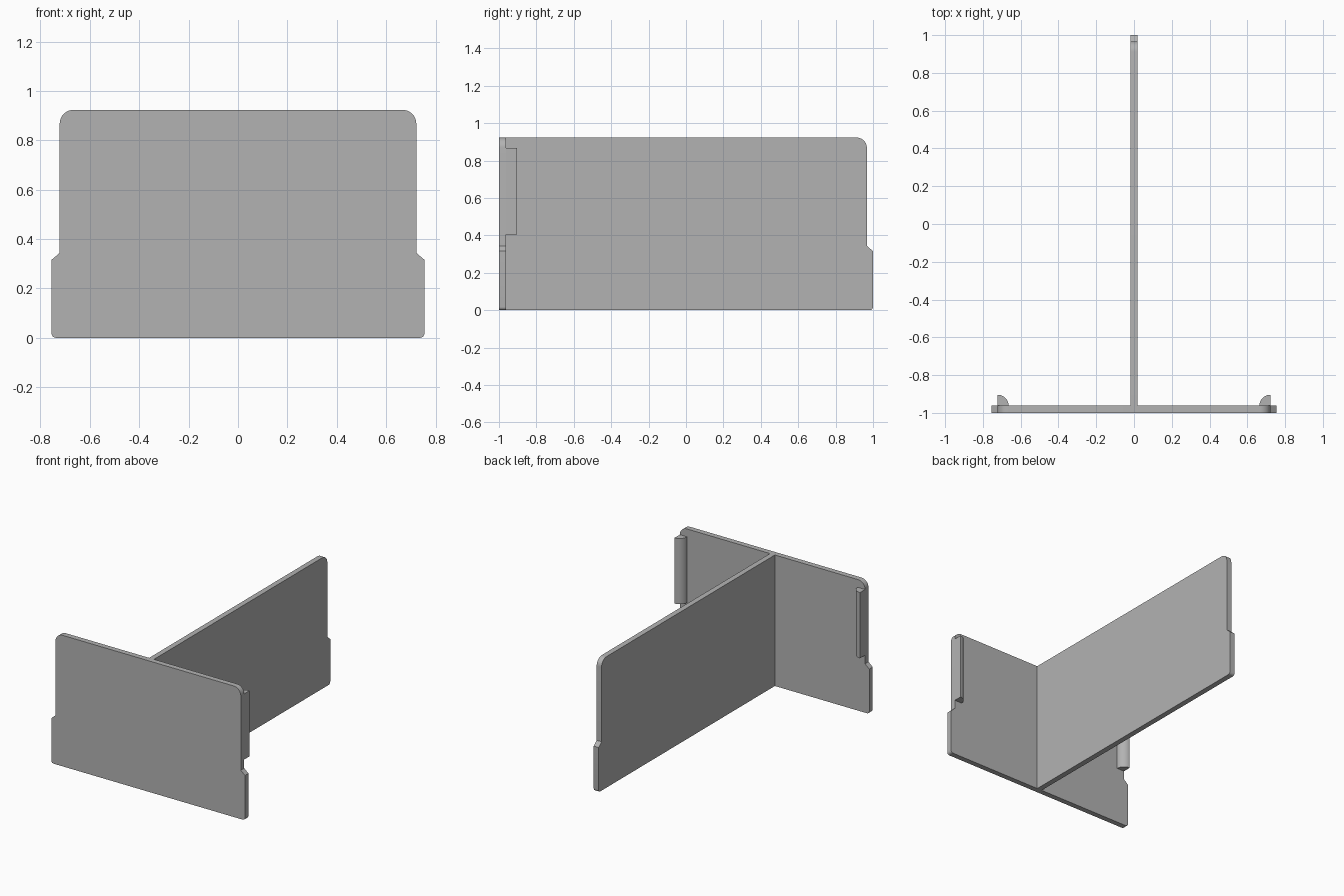
import bpy, bmesh, math
from mathutils import Vector

default = bpy.data.objects.get("Cube")
if default:
    bpy.data.objects.remove(default, do_unlink=True)

grey = bpy.data.materials.new("plain grey")
grey.use_nodes = True
colour = (0.45, 0.45, 0.45, 1)
grey.diffuse_color = colour
grey.node_tree.nodes["Principled BSDF"].inputs["Base Color"].default_value = colour

HEIGHT = 0.923
THICK = 0.038
FRONT = -1.0
BACK = FRONT + THICK


def arc(cu, cv, radius, start, end, steps=10):
    """Points on a circular arc, angles in degrees."""
    angles = [math.radians(start + (end - start) * i / steps) for i in range(steps + 1)]
    return [(cu + radius * math.cos(a), cv + radius * math.sin(a)) for a in angles]


def stepped_edge(reach):
    """Outline of a panel's free end, from bottom to top: rounded foot, step, round top."""
    foot, inset, top = 0.018, 0.033, 0.055
    return (arc(reach - foot, foot, foot, -90, 0, 5)
            + [(reach, 0.316), (reach - inset, 0.344)]
            + arc(reach - inset - top, HEIGHT - top, top, 0, 90))


def extrude(name, outline, place, direction):
    """Solid made by sweeping a flat outline along a direction."""
    bm = bmesh.new()
    face = bm.faces.new([bm.verts.new(place(u, v)) for u, v in outline])
    swept = bmesh.ops.extrude_face_region(bm, geom=[face])
    verts = [g for g in swept["geom"] if isinstance(g, bmesh.types.BMVert)]
    bmesh.ops.translate(bm, verts=verts, vec=Vector(direction))
    bmesh.ops.recalc_face_normals(bm, faces=bm.faces)
    mesh = bpy.data.meshes.new(name)
    bm.to_mesh(mesh)
    bm.free()
    mesh.materials.append(grey)
    obj = bpy.data.objects.new(name, mesh)
    bpy.context.collection.objects.link(obj)
    bpy.ops.object.select_all(action="DESELECT")
    obj.select_set(True)
    bpy.context.view_layer.objects.active = obj
    bpy.ops.object.shade_smooth_by_angle(angle=math.radians(25))
    return obj


# Front panel, symmetric left and right
right_half = stepped_edge(0.755)
left_half = [(-u, v) for u, v in reversed(right_half)]
extrude("front_panel", right_half + left_half,
        lambda u, v: (u, FRONT, v), (0, THICK, 0))

# Divider running back from the middle of the front panel
extrude("divider", [(BACK, 0)] + stepped_edge(1.0) + [(BACK, HEIGHT)],
        lambda u, v: (-THICK / 2, u, v), (THICK, 0, 0))

# Quarter-round ribs behind the front panel, flat side outward
for side, name in ((1, "left_rib"), (-1, "right_rib")):
    rib = [(0.722, BACK)] + arc(0.722, BACK, 0.058, 90, 180, 12)
    extrude(name, rib, lambda u, v: (side * u, v, 0.405), (0, 0, 0.463))
